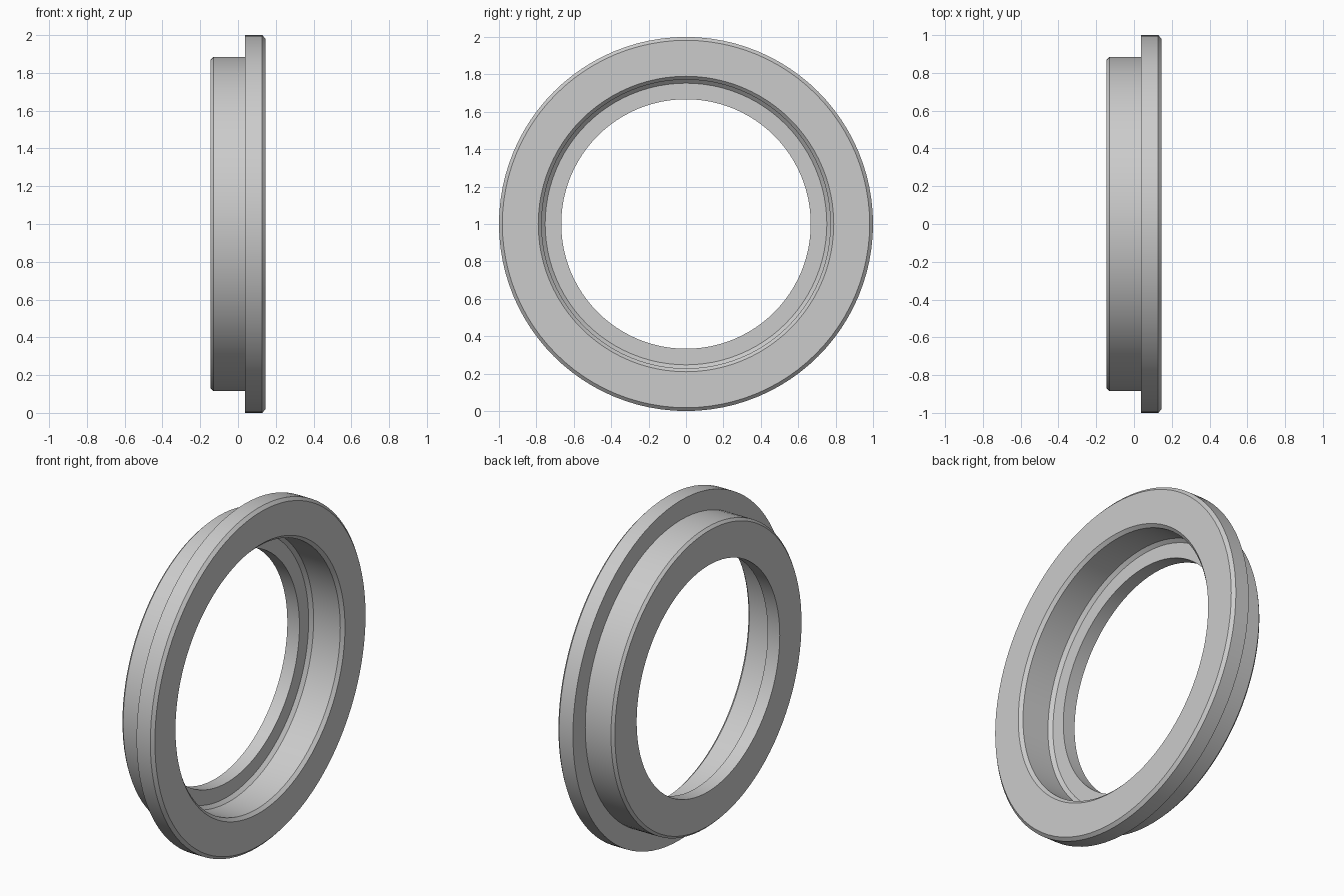
import bpy, bmesh, math
from mathutils import Vector

# Remove the default cube
cube = bpy.data.objects.get("Cube")
if cube:
    bpy.data.objects.remove(cube, do_unlink=True)

# Single grey material
grey = bpy.data.materials.new("plain_grey")
grey.use_nodes = True
colour = (0.6, 0.6, 0.6, 1)
grey.diffuse_color = colour
grey.node_tree.nodes["Principled BSDF"].inputs["Base Color"].default_value = colour

SEGMENTS = 96
AXIS_HEIGHT = 1.0

# Closed cross-section as (position along axis, radius)
profile = [
    # outside: hub with rear chamfer, then wide flange with front chamfer
    (-0.145, 0.87), (-0.13, 0.885), (0.038, 0.885),
    (0.038, 1.0), (0.128, 1.0), (0.145, 0.982),
    # inside: chamfered recess, shoulder and narrow bore
    (0.145, 0.79), (0.127, 0.772), (-0.047, 0.772),
    (-0.066, 0.753), (-0.066, 0.667), (-0.145, 0.667),
]

# Spin the section around the x axis
bm = bmesh.new()
verts = [bm.verts.new((x, 0, AXIS_HEIGHT + r)) for x, r in profile]
edges = [bm.edges.new((a, b)) for a, b in zip(verts, verts[1:] + verts[:1])]
bmesh.ops.spin(bm, geom=verts + edges, cent=Vector((0, 0, AXIS_HEIGHT)),
               axis=(1, 0, 0), angle=math.tau, steps=SEGMENTS)
bmesh.ops.remove_doubles(bm, verts=bm.verts, dist=0.0001)
bmesh.ops.recalc_face_normals(bm, faces=bm.faces)

mesh = bpy.data.meshes.new("flanged_ring")
bm.to_mesh(mesh)
bm.free()
mesh.materials.append(grey)
ring = bpy.data.objects.new("flanged_ring", mesh)
bpy.context.collection.objects.link(ring)

# Smooth round walls, crisp chamfer edges
bpy.ops.object.select_all(action='DESELECT')
ring.select_set(True)
bpy.context.view_layer.objects.active = ring
bpy.ops.object.shade_smooth_by_angle(angle=math.radians(30))
